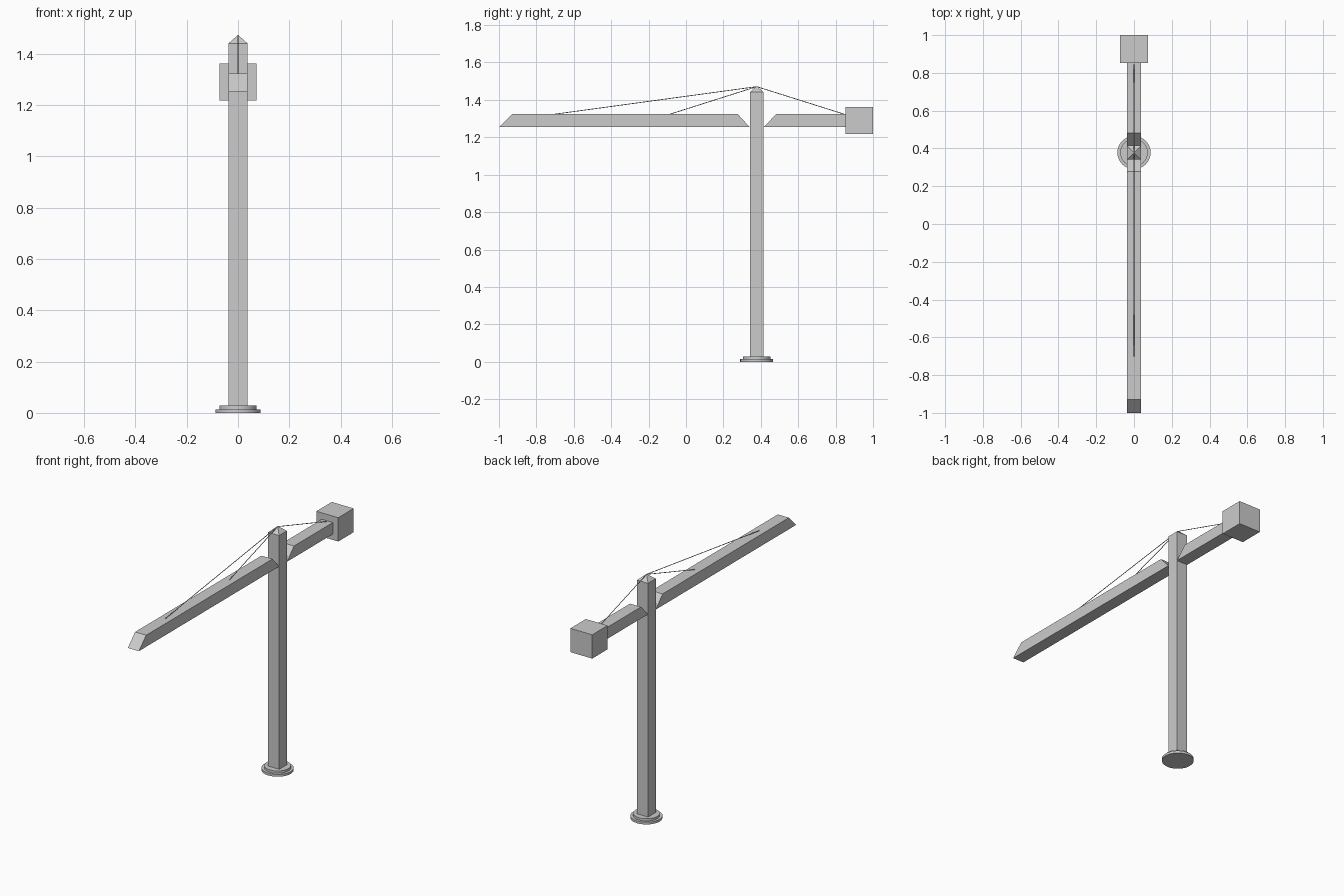
import bpy, bmesh, math
from mathutils import Vector

if "Cube" in bpy.data.objects:
    bpy.data.objects.remove(bpy.data.objects["Cube"])

MAST_Y = 0.378   # mast axis
H = 0.037        # half width of mast and jibs


def make_object(name, bm):
    bmesh.ops.recalc_face_normals(bm, faces=bm.faces)
    mesh = bpy.data.meshes.new(name)
    bm.to_mesh(mesh)
    bm.free()
    ob = bpy.data.objects.new(name, mesh)
    bpy.context.collection.objects.link(ob)
    return ob


def extrude_profile(name, yz, half):
    """Side profile (y, z) extruded symmetrically along x."""
    bm = bmesh.new()
    face = bm.faces.new([bm.verts.new((-half, y, z)) for y, z in yz])
    ext = bmesh.ops.extrude_face_region(bm, geom=[face])
    verts = [v for v in ext["geom"] if isinstance(v, bmesh.types.BMVert)]
    bmesh.ops.translate(bm, verts=verts, vec=(2 * half, 0, 0))
    return make_object(name, bm)


def disc(name, radius, z0, z1):
    bpy.ops.mesh.primitive_cylinder_add(vertices=32, radius=radius, depth=z1 - z0,
                                        location=(0, MAST_Y, (z0 + z1) / 2))
    bpy.context.object.name = name
    bpy.ops.object.shade_smooth_by_angle(angle=math.radians(30))


def cable(name, start, end, radius=0.002):
    a, b = Vector(start), Vector(end)
    d = b - a
    bpy.ops.mesh.primitive_cylinder_add(vertices=8, radius=radius, depth=d.length,
                                        location=(a + b) / 2)
    ob = bpy.context.object
    ob.name = name
    ob.rotation_euler = d.to_track_quat('Z', 'Y').to_euler()
    bpy.ops.object.shade_smooth_by_angle(angle=math.radians(50))


# Stepped round base
disc("base_plate", 0.088, 0.0, 0.014)
disc("base_step", 0.073, 0.014, 0.028)

# Square mast with pointed cap
bm = bmesh.new()
bmesh.ops.create_cube(bm, size=1)
for v in bm.verts:
    v.co = (v.co.x * 2 * H, MAST_Y + v.co.y * 2 * H, 0.02 if v.co.z < 0 else 1.441)
top = [f for f in bm.faces if all(v.co.z > 1 for v in f.verts)]
apex = bmesh.ops.poke(bm, faces=top)["verts"][0]
apex.co.z = 1.474
make_object("mast", bm)

# Jibs with slanted ends
Z0, Z1 = 1.254, 1.324
extrude_profile("front_jib", [(-1, Z0), (MAST_Y - H, Z0), (0.277, Z1), (-0.93, Z1)], H)
extrude_profile("rear_jib", [(MAST_Y + H, Z0), (0.9, Z0), (0.9, Z1), (0.482, Z1)], H)

# Counterweight block
extrude_profile("counterweight", [(0.853, 1.219), (1, 1.219), (1, 1.363), (0.853, 1.363)], 0.073)

# Stay cables from the mast tip
for name, y in (("long_stay", -0.70), ("short_stay", -0.085), ("rear_stay", 0.845)):
    cable(name, (0, MAST_Y, 1.471), (0, y, Z1))
